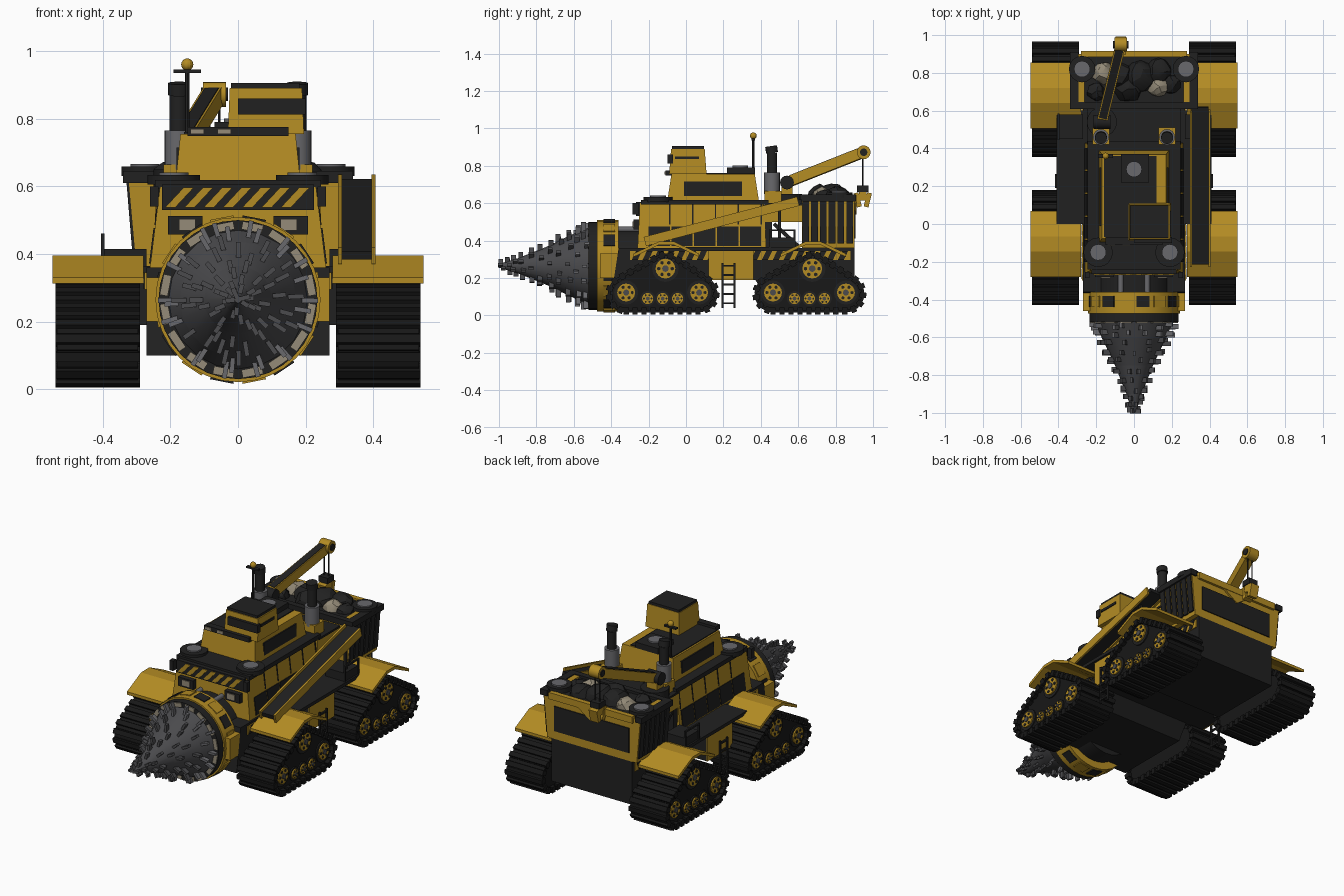
import bpy, bmesh, math, random
from mathutils import Matrix, Vector
from mathutils.geometry import convex_hull_2d

random.seed(4)
default_cube = bpy.data.objects.get("Cube")
if default_cube:
    bpy.data.objects.remove(default_cube, do_unlink=True)


def material(name, red, green, blue):
    mat = bpy.data.materials.new(name)
    mat.use_nodes = True
    mat.diffuse_color = (red, green, blue, 1)
    mat.node_tree.nodes["Principled BSDF"].inputs["Base Color"].default_value = (red, green, blue, 1)
    return mat


yellow = material("machine yellow", .45, .26, .017)
dark = material("dark panel", .015, .015, .015)
rubber = material("track black", .009, .009, .009)
steel = material("drill steel", .07, .07, .075)
bright = material("light steel", .14, .14, .15)
stone = material("pale stone", .3, .26, .19)
made = []


def finish(bm, name, mat, mirror=False):
    bmesh.ops.recalc_face_normals(bm, faces=bm.faces)
    mesh = bpy.data.meshes.new(name)
    bm.to_mesh(mesh)
    bm.free()
    obj = bpy.data.objects.new(name, mesh)
    mesh.materials.append(mat)
    bpy.context.collection.objects.link(obj)
    if mirror:
        obj.modifiers.new("both sides", "MIRROR")
    made.append(obj)


def add_box(bm, centre, size, turn=Matrix()):
    place = Matrix.Translation(centre) @ turn @ Matrix.Diagonal((*size, 1))
    return bmesh.ops.create_cube(bm, size=1, matrix=place)["verts"]


def box(name, mat, xs, ys, zs, mirror=False, top=(1, 1)):
    """Box from ranges, with its top scaled about the middle."""
    bm = bmesh.new()
    mid = Vector([sum(r) / 2 for r in (xs, ys, zs)])
    for v in add_box(bm, mid, [r[1] - r[0] for r in (xs, ys, zs)]):
        if v.co.z > mid.z:
            v.co.x = mid.x + (v.co.x - mid.x) * top[0]
            v.co.y = mid.y + (v.co.y - mid.y) * top[1]
    finish(bm, name, mat, mirror)


def aim(p, q):
    return (Vector(q) - Vector(p)).to_track_quat("Z", "Y").to_matrix().to_4x4()


def add_tube(bm, p, q, r, end=None, sides=16):
    p, q = Vector(p), Vector(q)
    bmesh.ops.create_cone(bm, cap_ends=True, segments=sides, radius1=r, radius2=r if end is None else end,
                          depth=(q - p).length, matrix=Matrix.Translation((p + q) / 2) @ aim(p, q))


def tube(name, mat, p, q, r, end=None, mirror=False, sides=16):
    bm = bmesh.new()
    add_tube(bm, p, q, r, end, sides)
    finish(bm, name, mat, mirror)


def beam(name, mat, p, q, wide, tall, mirror=False):
    bm = bmesh.new()
    p, q = Vector(p), Vector(q)
    add_box(bm, (p + q) / 2, (wide, tall, (q - p).length), aim(p, q))
    finish(bm, name, mat, mirror)


def prism(name, mat, points, near, far, axis="x", mirror=False):
    """Extrude a side (yz) or front (xz) outline."""
    bm = bmesh.new()
    face = bm.faces.new([bm.verts.new((near, a, b) if axis == "x" else (a, near, b)) for a, b in points])
    moved = bmesh.ops.extrude_face_region(bm, geom=[face])["geom"]
    shift = (far - near, 0, 0) if axis == "x" else (0, far - near, 0)
    bmesh.ops.translate(bm, vec=shift, verts=[g for g in moved if isinstance(g, bmesh.types.BMVert)])
    finish(bm, name, mat, mirror)


# Track units: hull-shaped belt, cleats, wheels and fender
def track_unit(label, cy):
    circles = [(-.195, .115, .092), (.195, .115, .092), (.015, .25, .075)]
    cloud = [Vector((cy + y + r * math.cos(a * math.pi / 12), z + r * math.sin(a * math.pi / 12)))
             for y, z, r in circles for a in range(24)]
    hull = [cloud[i] for i in convex_hull_2d(cloud)]
    prism(label + "_track_core", rubber, hull, .31, .515, mirror=True)
    bm = bmesh.new()
    spacing, travelled, goal = .048, 0, 0
    for a, b in zip(hull, hull[1:] + hull[:1]):
        step, length = (b - a).normalized(), (b - a).length
        turn = Matrix.Rotation(math.atan2(step.y, step.x), 4, "X")
        add_box(bm, (.415, *((a + b) / 2)), (.24, length, .014), turn)
        while goal < travelled + length:
            spot = a + step * (goal - travelled)
            add_box(bm, (.415, *spot), (.25, .028, .036), turn)
            goal += spacing
        travelled += length
    finish(bm, label + "_track_cleats", rubber, True)
    hubs = [(-.195, .122, .048), (.195, .122, .048), (.015, .25, .053)]
    hubs += [(d, .09, .03) for d in (-.08, 0, .08)]
    for y, z, r in hubs:
        tube(label + "_wheel_tyre", dark, (.5, cy + y, z), (.522, cy + y, z), r * 1.35, mirror=True)
        tube(label + "_wheel_disc", yellow, (.51, cy + y, z), (.53, cy + y, z), r, mirror=True)
        tube(label + "_wheel_cap", steel, (.51, cy + y, z), (.536, cy + y, z), r * .33, mirror=True)
        bm = bmesh.new()
        for k in range(6):
            a = k * math.pi / 3
            spot = (.53, cy + y + r * .68 * math.cos(a), z + r * .68 * math.sin(a))
            add_tube(bm, spot, (.533, *spot[1:]), r * .19, sides=6)
        finish(bm, label + "_wheel_holes", dark, True)
    outer = [(-.155, .33), (-.02, .395), (.06, .395), (.195, .33)]
    shape = [(cy + y, z) for y, z in outer] + [(cy + y, z - .018) for y, z in reversed(outer)]
    prism(label + "_fender", yellow, shape, .28, .548, mirror=True)


track_unit("front", -.125)
track_unit("rear", .66)

# Chassis, side platforms, ladders and skirts
prism("chassis", dark, [(-.4, .1), (.08, .1), (.14, .19), (.37, .19), (.43, .1), (.9, .1), (.9, .36), (-.36, .36)],
      -.27, .27)
box("side_platform", dark, (.25, .41), (0, .6), (.345, .365), True)
box("skirt_box", dark, (.27, .39), (.12, .36), (.19, .345), True)
box("skirt_plate", yellow, (.389, .396), (.12, .36), (.19, .345), True)
box("hazard_band", yellow, (.268, .276), (-.3, .88), (.295, .345), True)
for k in range(20):
    y = -.29 + k * .058
    prism("hazard_stripe", dark, [(y, .297), (y + .032, .297), (y + .054, .343), (y + .022, .343)], .275, .279, mirror=True)
for y in (.195, .26):
    beam("ladder_rail", dark, (.412, y, .04), (.412, y, .28), .01, .01, True)
for k in range(5):
    box("ladder_rung", dark, (.407, .417), (.195, .26), (.06 + k * .05, .07 + k * .05), True)
for y in (.45, .58):
    beam("railing_post", dark, (.4, y, .36), (.4, y, .46), .01, .01, True)
beam("railing_bar", dark, (.4, .45, .455), (.4, .58, .455), .01, .01, True)
box("platform_step", dark, (.27, .4), (.45, .58), (.36, .415), True)

# Drill head with rows of radial studs
mid = .265
outline = [(-1, .01), (-.9, .04), (-.75, .1), (-.6, .172), (-.52, .205)]
for (y, r), (y2, r2) in zip(outline, outline[1:]):
    tube("drill_cone", steel, (0, y, mid), (0, y2, mid), r, r2, sides=20)
    bm = bmesh.new()
    rows = 3 if y < -.65 else 2
    for row in range(rows):
        t = (row + .5) / rows
        ring = r + (r2 - r) * t
        count = 4 + int(ring * 55)
        for k in range(count):
            a = (k + random.random() * .7 + row / 2) * math.tau / count
            out = Vector((math.cos(a), 0, math.sin(a)))
            base = Vector((0, y + (y2 - y) * t + random.uniform(-.01, .01), mid)) + out * (ring - .02)
            tip = base + out * (.04 + ring * .1)
            add_box(bm, (base + tip) / 2, (.026, .014, (tip - base).length), aim(base, tip))
    finish(bm, "drill_studs", bright if r > .1 else steel)
tube("drill_seat", dark, (0, -.52, mid), (0, -.47, mid), .235, sides=32)
tube("drill_collar", yellow, (0, -.475, mid), (0, -.36, mid), .244, sides=32)
tube("drill_bearing", dark, (0, -.37, mid), (0, -.25, mid), .2, sides=32)
for k in range(16):
    a = (k + .5) * math.tau / 16
    out = Vector((math.cos(a), 0, math.sin(a)))
    for name, mat, y, r, size in (("collar_tooth", stone, -.521, .218, (.008, .062, .024)),
                                  ("collar_pad", dark if k % 2 else yellow, -.41, .232, (.06, .07, .03))):
        bm = bmesh.new()
        add_box(bm, Vector((0, y, mid)) + out * r, size, aim((0, 0, 0), out))
        finish(bm, name, mat)
box("collar_bracket", yellow, (.21, .27), (-.46, -.28), (.2, .33), True)
tube("drill_piston", bright, (.07, -.37, .46), (.07, -.24, .46), .014, mirror=True)

# Main hull
box("hull", yellow, (-.262, .262), (-.26, .43), (.345, .6), top=(.88, .96))
box("crane_deck", yellow, (-.245, .245), (.41, .62), (.5, .59))
box("crane_deck_top", dark, (-.25, .25), (.42, .62), (.588, .6))
box("hull_rear_wall", dark, (-.24, .24), (.42, .46), (.36, .5))
beam("crane_deck_brace", dark, (.23, .47, .49), (.23, .6, .37), .02, .02, True)
box("hull_deck", dark, (-.245, .245), (-.24, .44), (.592, .618))
for k in range(5):
    y = -.2 + k * .122
    prism("side_panel", dark, [(.23, .372), (.263, .372), (.25, .476), (.23, .476)], y, y + .114, "y", True)
    prism("side_seam", dark, [(.22, .485), (.247, .485), (.235, .595), (.22, .595)], y + .11, y + .117, "y", True)
box("hazard_plate", dark, (-.225, .225), (-.266, -.24), (.53, .605))
for k in range(7):
    x = -.215 + k * .057
    prism("nose_stripe", yellow, [(x, .538), (x + .03, .538), (x + .085, .597), (x + .055, .597)], -.271, -.264, "y")
box("headlight_case", dark, (.105, .207), (-.28, -.24), (.458, .512), True)
box("headlight", stone, (.125, .175), (-.285, -.27), (.47, .503), True)
box("mirror", dark, (.235, .26), (-.285, -.255), (.54, .6), True)
for name, x, y, z, r in (("front", .19, -.15, .605, .078), ("rear", .275, .82, .63, .07)):
    tube(name + "_lamp_base", dark, (x, y, z), (x, y, z + .028), r, mirror=True)
    tube(name + "_lamp_lens", bright, (x, y, z + .028), (x, y, z + .036), .043, mirror=True)

# Upper cabin and lookout turret
box("cabin", yellow, (-.185, .185), (-.1, .39), (.61, .755), top=(.92, .91))
box("cabin_roof", dark, (-.16, .12), (-.07, .36), (.75, .76))
box("cabin_roof_front", dark, (.11, .165), (-.07, .08), (.75, .76))
box("cabin_window", dark, (.172, .182), (-.01, .3), (.635, .715), True)
box("light_bar", dark, (-.15, .15), (-.11, -.07), (.748, .775))
for x in (-.12, -.04):
    box("bar_lamp", stone, (x - .02, x + .02), (-.115, -.1), (.754, .77))
box("turret", yellow, (-.03, .195), (-.09, .11), (.755, .89), top=(.95, .9))
box("turret_visor", dark, (.0, .2), (-.1, -.07), (.812, .86))
box("turret_slot", dark, (.185, .197), (-.06, .07), (.835, .85))
box("turret_roof", dark, (-.02, .182), (-.075, .097), (.885, .905))
box("roof_vent", dark, (-.07, .08), (.22, .37), (.755, .79))
tube("vent_cap", bright, (0, .29, .79), (0, .29, .8), .042)
tube("antenna", dark, (-.15, .36, .74), (-.15, .36, .95), .007, sides=8)
box("antenna_bar", dark, (-.19, -.11), (.35, .37), (.935, .945))
ball = bmesh.new()
bmesh.ops.create_uvsphere(ball, u_segments=12, v_segments=8, radius=.018, matrix=Matrix.Translation((-.15, .36, .96)))
finish(ball, "antenna_ball", yellow)

# Exhaust stacks
box("stack_base", yellow, (.13, .22), (.42, .51), (.59, .665), True)
tube("stack_muffler", bright, (.175, .46, .65), (.175, .46, .765), .042, mirror=True)
tube("stack_pipe", dark, (.175, .46, .76), (.175, .46, .87), .027, mirror=True)
tube("stack_tip", dark, (.175, .46, .87), (.175, .455, .905), .032, mirror=True)

# Loading conveyor
for x in (.302, .4):
    beam("conveyor_wall", yellow, (x, -.22, .395), (x, .6, .61), .012, .05)
beam("conveyor_belt", dark, (.35, -.21, .395), (.35, .62, .61), .09, .025)
beam("conveyor_strut", dark, (.37, .5, .36), (.37, .5, .58), .015, .015)

# Rear hopper with ribs, rim and rubble
box("hopper", yellow, (-.3, .3), (.62, .9), (.36, .625), top=(1.08, 1))
for k in range(6):
    y = .622 + k * .047
    prism("hopper_rib", dark, [(.29, .385), (.311, .385), (.33, .615), (.3, .615)], y, y + .036, "y", True)
box("hopper_rear_panel", dark, (-.25, .25), (.895, .906), (.41, .56))
prism("hopper_chevron", yellow, [(-.09, .6), (0, .54), (.09, .6)], .9, .912, "y")
box("rim_side", dark, (.295, .34), (.61, .91), (.61, .645), True)
box("rim_front", dark, (-.33, .33), (.61, .645), (.61, .645))
box("rim_rear", yellow, (-.28, .28), (.885, .915), (.6, .64))
box("rim_lip", yellow, (.262, .297), (.645, .76), (.61, .64), True)
box("hopper_fill", dark, (-.27, .27), (.64, .89), (.615, .63))
for x, y, r, mat in ((-.16, .8, .06, stone), (-.08, .78, .075, dark), (-.03, .72, .075, dark), (.03, .78, .085, dark),
                     (.13, .73, .06, stone), (.13, .81, .07, dark), (-.2, .7, .05, dark), (.2, .74, .05, dark)):
    bm = bmesh.new()
    bmesh.ops.create_icosphere(bm, subdivisions=2, radius=r, matrix=Matrix.Translation((x, y, .625)))
    for v in bm.verts:
        v.co += Vector([random.uniform(-.006, .006) for i in range(3)])
    finish(bm, "rubble", mat)

# Crane
foot, head = Vector((-.17, .54, .71)), Vector((-.07, .95, .872))
tube("crane_turntable", dark, (-.17, .54, .59), (-.17, .54, .65), .08)
box("crane_post", yellow, (-.205, -.135), (.51, .57), (.64, .71))
tube("crane_pivot", dark, foot - Vector((.045, 0, 0)), foot + Vector((.045, 0, 0)), .037)
beam("crane_boom", yellow, foot, head, .055, .055)
lift = Vector((0, 0, .026))
beam("boom_top", dark, foot.lerp(head, .05) + lift, foot.lerp(head, .93) + lift, .042, .012)
tube("boom_head", yellow, head - Vector((.034, 0, 0)), head + Vector((.034, 0, 0)), .037)
tube("boom_pulley", dark, head - Vector((.04, 0, 0)), head + Vector((.04, 0, 0)), .02)
for x in (-.085, -.055):
    tube("crane_cable", dark, (x, .945, .68), (x, .945, .87), .004, sides=6)
box("hook_block", dark, (-.1, -.04), (.915, .975), (.66, .695))
for side in (-1, 1):
    beam("hook_claw", yellow, (-.07, .945 + side * .018, .58), (-.07, .945 + side * .036, .655), .055, .026)
box("hook_bridge", yellow, (-.095, -.045), (.925, .965), (.615, .66))

# Smooth round parts, keep hard edges
for obj in bpy.context.selected_objects:
    obj.select_set(False)
for obj in made:
    obj.select_set(True)
bpy.context.view_layer.objects.active = made[0]
bpy.ops.object.shade_smooth_by_angle(angle=.4)
